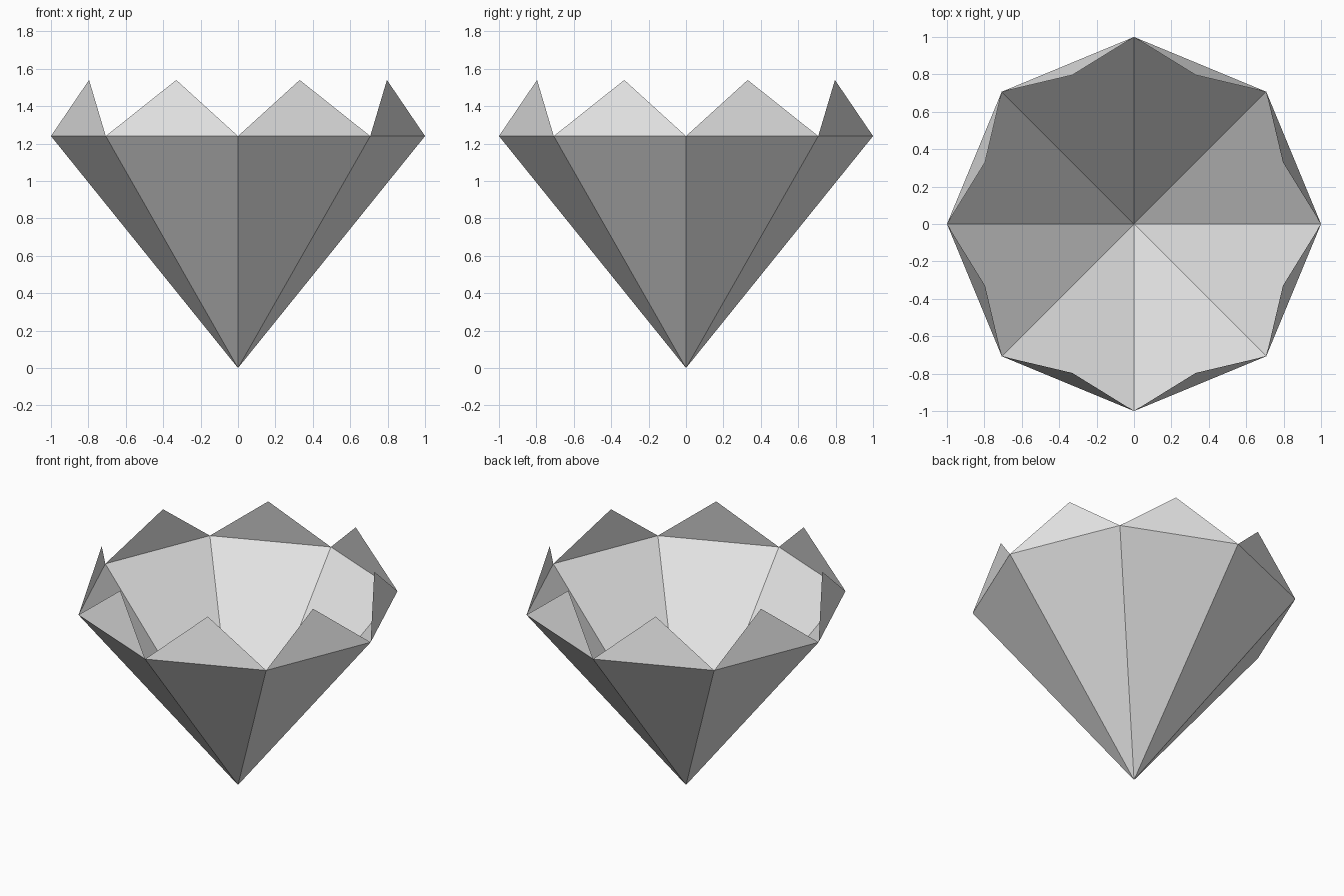
import bpy
import bmesh
from math import cos, sin, tau
from mathutils import Vector

SIDES = 8
RIM_Z = 1.24
PEAK_Z = 1.54
PEAK_RADIUS = 0.862

default_cube = bpy.data.objects.get("Cube")
if default_cube:
    bpy.data.objects.remove(default_cube, do_unlink=True)

grey = bpy.data.materials.new("light_grey")
grey.use_nodes = True
grey.diffuse_color = (0.8, 0.8, 0.8, 1)
grey.node_tree.nodes["Principled BSDF"].inputs["Base Color"].default_value = (0.8, 0.8, 0.8, 1)


def ring_point(step, radius, z):
    """Point on a ring; whole steps are rim corners, halves lie between."""
    angle = tau * step / SIDES
    return Vector((radius * cos(angle), radius * sin(angle), z))


def make_facets(name, apex_of):
    """One triangle per side, joining a rim edge to the apex for that side."""
    bm = bmesh.new()
    for i in range(SIDES):
        corners = (ring_point(i, 1, RIM_Z), ring_point(i + 1, 1, RIM_Z), apex_of(i))
        face = bm.faces.new([bm.verts.new(p) for p in corners])
        # Turn each facet to face away from the centre axis
        face.normal_update()
        if face.normal.dot(ring_point(i + 0.5, 1, 0)) < 0:
            face.normal_flip()
    bmesh.ops.remove_doubles(bm, verts=bm.verts, dist=0.0001)
    mesh = bpy.data.meshes.new(name)
    bm.to_mesh(mesh)
    bm.free()
    mesh.materials.append(grey)
    obj = bpy.data.objects.new(name, mesh)
    bpy.context.collection.objects.link(obj)
    return obj


# Open eight-sided cone standing on its point
make_facets("lower_cone", lambda i: Vector((0, 0, 0)))

# Crown of triangular points leaning slightly inward above the rim
make_facets("crown_points", lambda i: ring_point(i + 0.5, PEAK_RADIUS, PEAK_Z))
